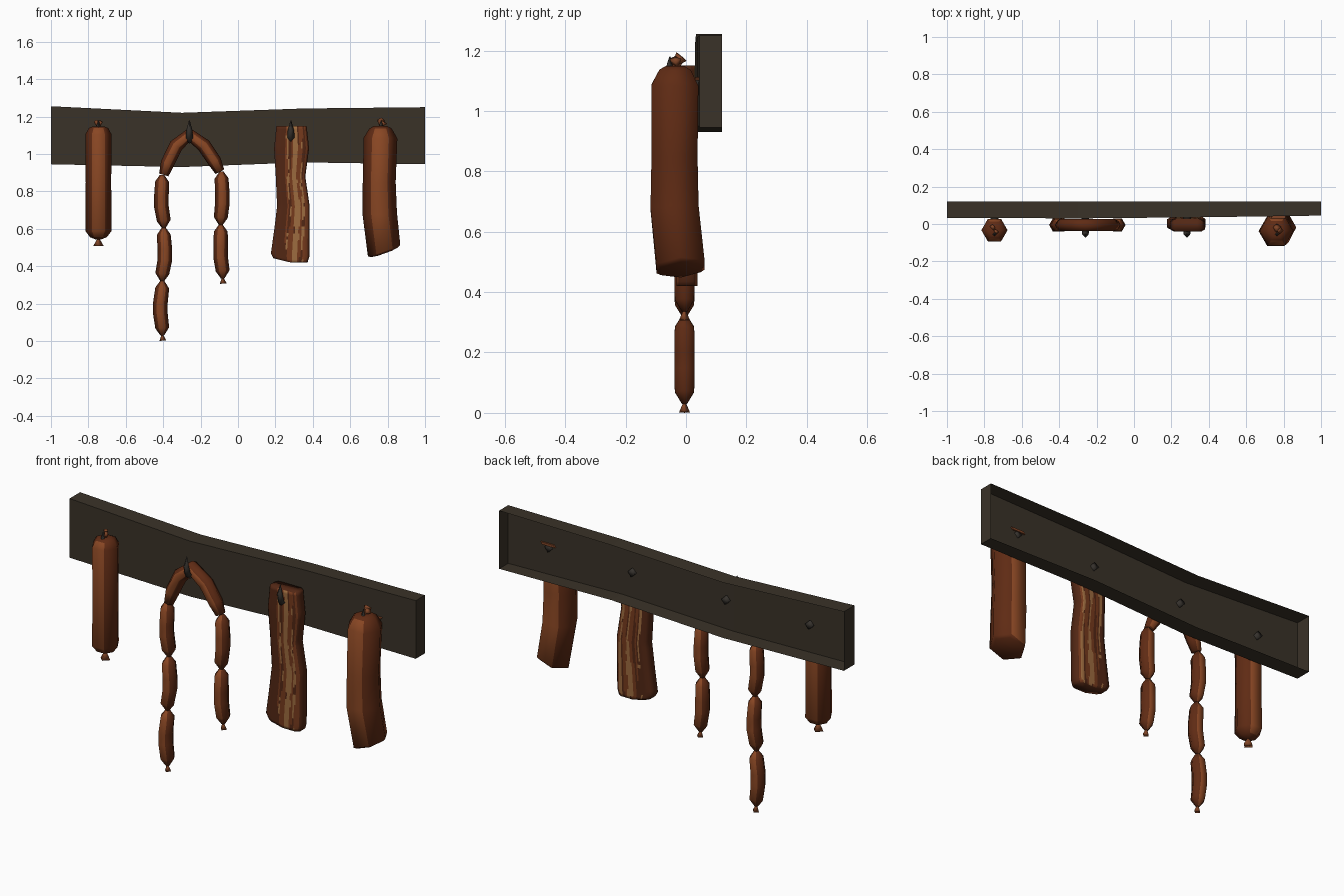
import bpy, bmesh, math, random
from mathutils import Vector

if "Cube" in bpy.data.objects:
    bpy.data.objects.remove(bpy.data.objects["Cube"])

random.seed(4)


def material(name, rgb):
    m = bpy.data.materials.new(name)
    m.diffuse_color = (*rgb, 1)
    m.use_nodes = True
    m.node_tree.nodes["Principled BSDF"].inputs["Base Color"].default_value = m.diffuse_color
    return m


WOOD = material("dark wood", (0.042, 0.032, 0.021))
IRON = material("dark iron", (0.035, 0.03, 0.025))
SKIN = material("sausage skin", (0.25, 0.062, 0.017))
DARK_SKIN = material("dark sausage skin", (0.115, 0.024, 0.007))
TIE = material("casing end", (0.22, 0.06, 0.02))
MEAT = material("cured meat", (0.18, 0.042, 0.012))
DARK_MEAT = material("dark cured meat", (0.085, 0.020, 0.007))
FAT = material("fat streak", (0.34, 0.15, 0.05))


def finish(name, bm, *mats, smooth=True):
    bmesh.ops.recalc_face_normals(bm, faces=bm.faces)
    for f in bm.faces:
        f.smooth = smooth
    me = bpy.data.meshes.new(name)
    bm.to_mesh(me)
    bm.free()
    for m in mats:
        me.materials.append(m)
    ob = bpy.data.objects.new(name, me)
    bpy.context.collection.objects.link(ob)
    return ob


def skin(bm, rings):
    """Join rings of points with quads and close both ends."""
    vs = [[bm.verts.new(p) for p in r] for r in rings]
    n = len(vs[0])
    grid = []
    for a, b in zip(vs, vs[1:]):
        grid.append([bm.faces.new((a[i], a[(i + 1) % n], b[(i + 1) % n], b[i]))
                     for i in range(n)])
    caps = [bm.faces.new(vs[0]), bm.faces.new(vs[-1])]
    return grid, caps


def tube(name, mats, pts, sides=6, ref=(0, 1, 0), end_dir=None):
    """Faceted tube through (x, y, z, radius) points.
    A second material goes on every face not turned to front or back."""
    ps = [Vector(p[:3]) for p in pts]
    rings = []
    for i, p in enumerate(ps):
        t = (ps[min(i + 1, len(ps) - 1)] - ps[max(i - 1, 0)]).normalized()
        if end_dir and i >= len(ps) - 2:
            t = Vector(end_dir).normalized()
        u = Vector(ref).cross(t).normalized()
        v = t.cross(u)
        rings.append([p + pts[i][3] * (math.cos(a) * u + math.sin(a) * v)
                      for a in (2 * math.pi * k / sides for k in range(sides))])
    bm = bmesh.new()
    skin(bm, rings)
    bm.normal_update()
    if len(mats) > 1:
        for f in bm.faces:
            f.material_index = 0 if abs(f.normal.y) > 0.7 else 1
    return finish(name, bm, *mats)


CASING = (SKIN, DARK_SKIN)


def link(name, x0, z0, x1, z1, bulge, y=-0.005):
    """One short sausage, pinched at both ends and bent sideways by bulge."""
    xm = (x0 + x1) / 2 + bulge
    tube(name, CASING, [
        (x0, y, z0, 0.012), (x0, y, z0 - 0.036, 0.037),
        (xm, y, z0 * 0.6 + z1 * 0.4, 0.039), (xm, y, z0 * 0.4 + z1 * 0.6, 0.039),
        (x1, y, z1 + 0.040, 0.037), (x1, y, z1, 0.010)])


def tie(name, a, b, r=0.024):
    """Flared scrap of casing at a sausage end."""
    tube(name, (TIE,), [(*a, 0.004), (*b, r)], sides=4)


# wall board: slightly sagging shell, open at the back
bm = bmesh.new()
sections = [(-1, 0.945, 1.255, 0.033), (-0.3, 0.93, 1.22, 0.03),
            (0.35, 0.955, 1.243, 0.036), (1, 0.945, 1.25, 0.045)]
grid, _ = skin(bm, [[(x, y, lo), (x, 0.12, lo), (x, 0.12, hi), (x, y, hi)]
                    for x, lo, hi, y in sections])
bmesh.ops.recalc_face_normals(bm, faces=bm.faces)
bmesh.ops.delete(bm, geom=[row[1] for row in grid], context='FACES')
finish("board", bm, WOOD, smooth=False)

# hooks stick out of the board and curve up to a point
for i, x in enumerate((-0.746, -0.26, 0.283, 0.765)):
    tube(f"hook_{i + 1}", (IRON,), [
        (x, 0.048, 1.09, 0.022), (x, 0.02, 1.083, 0.020), (x, -0.02, 1.072, 0.018),
        (x, -0.047, 1.09, 0.019), (x, -0.056, 1.125, 0.017), (x, -0.053, 1.18, 0.002)],
        sides=4, ref=(1, 0, 0))

# straight sausage
sx, sy = -0.746, -0.033
tube("long_sausage", CASING, [
    (sx, sy, 1.148, 0.030), (sx, sy, 1.138, 0.052), (sx, sy, 1.105, 0.070),
    (sx, sy, 0.85, 0.068), (sx, sy, 0.588, 0.070), (sx, sy, 0.555, 0.045),
    (sx, sy, 0.543, 0.015)])
tie("long_sausage_bottom_tie", (sx, sy, 0.550), (sx, sy, 0.508), 0.028)
tie("long_sausage_top_tie_a", (sx, sy, 1.14), (sx - 0.012, sy + 0.02, 1.175), 0.014)
tie("long_sausage_top_tie_b", (sx, sy, 1.14), (sx + 0.012, sy - 0.01, 1.175), 0.012)

# arched link over the hook, with a chain on each side
tube("arched_link", CASING, [
    (-0.397, -0.005, 0.888, 0.026), (-0.377, -0.005, 0.95, 0.037),
    (-0.330, -0.005, 1.045, 0.038), (-0.26, -0.005, 1.103, 0.038),
    (-0.182, -0.005, 1.045, 0.038), (-0.125, -0.005, 0.96, 0.037),
    (-0.097, -0.005, 0.905, 0.026)])
chains = {
    "left_link": [(-0.406, 0.888), (-0.397, 0.604), (-0.405, 0.32), (-0.405, 0.03)],
    "right_link": [(-0.088, 0.905), (-0.092, 0.62), (-0.082, 0.335)],
}
bulges = {"left_link": (-0.008, 0.010, -0.010), "right_link": (0.006, -0.006)}
for name, pts in chains.items():
    for i, (a, b) in enumerate(zip(pts, pts[1:])):
        link(f"{name}_{i + 1}", *a, *b, bulges[name][i])
    x, z = pts[-1]
    tie(name + "_tie", (x, -0.005, z + 0.005), (x + 0.003, -0.005, z - 0.028), 0.018)

# thick bent salami with a slanted lower end
tube("salami", CASING, [
    (0.762, -0.036, 1.149, 0.035), (0.762, -0.036, 1.136, 0.060),
    (0.762, -0.037, 1.085, 0.090), (0.755, -0.038, 0.85, 0.088),
    (0.758, -0.038, 0.68, 0.092), (0.781, -0.018, 0.484, 0.092),
    (0.784, -0.017, 0.474, 0.076)],
    end_dir=(0.34, 0.08, -0.94))
tie("salami_top_tie_a", (0.762, -0.045, 1.145), (0.765, -0.015, 1.180), 0.022)
tie("salami_top_tie_b", (0.762, -0.03, 1.145), (0.78, -0.035, 1.172), 0.02)
bm = bmesh.new()
skin(bm, [[(0.725, y, 1.10), (0.735, y, 1.112), (0.81, y, 1.112), (0.80, y, 1.10)]
          for y in (0.03, 0.05)])
finish("salami_string_end", bm, TIE, smooth=False)

# bacon slab: rows of (z, left, right, y shift)
ROWS = [(1.15, 0.205, 0.367, -0.006), (1.03, 0.193, 0.380, -0.006),
        (0.88, 0.202, 0.360, 0.0), (0.72, 0.209, 0.383, 0.004),
        (0.45, 0.176, 0.381, 0.003), (0.42, 0.190, 0.372, 0.003)]
COLS = 22


def row_at(z):
    for a, b in zip(ROWS, ROWS[1:]):
        if z >= b[0] - 1e-6:
            f = (z - a[0]) / (b[0] - a[0])
            return [a[k] + (b[k] - a[k]) * f for k in range(4)]
    return ROWS[-1]


levels = []
for a, b in zip(ROWS, ROWS[1:]):
    n = max(1, round((a[0] - b[0]) / 0.018))
    levels += [a[0] + (b[0] - a[0]) * k / n for k in range(n)]
levels.append(ROWS[-1][0])
rings = []
for z in levels:
    _, xl, xr, dy = row_at(z)
    low = max(0, (0.6 - z) / 0.18)
    ring = []
    for side in (-1, 1):
        for k in range(COLS + 1):
            u = k / COLS if side < 0 else 1 - k / COLS
            edge = min(1, min(u, 1 - u) * 9)          # chamfered corners
            y = side * (0.022 + 0.013 * edge)
            slant = low * 0.022 * max(0, 1 - 2 * u)
            ring.append((xl + (xr - xl) * u, y + dy, z + slant))
    rings.append(ring)
bm = bmesh.new()
grid, caps = skin(bm, rings)
# long fat streaks that wander, with frayed edges; lean meat darker to the left
bands = {-1: [(0.39, 0.022), (0.63, 0.065), (0.82, 0.02)],
         1: [(0.25, 0.025), (0.60, 0.055), (0.86, 0.04)]}
fray = {(s, n, e): 0.0 for s in bands for n in range(3) for e in (0, 1)}
for r, faces in enumerate(grid):
    for key in fray:                                  # slow random walk of each edge
        if random.random() < 0.35:
            fray[key] = random.uniform(-0.03, 0.03)
    for i, f in enumerate(faces):
        side = -1 if i <= COLS else 1
        k = i if side < 0 else i - COLS - 1
        u = (k + 0.5) / COLS if side < 0 else 1 - (k + 0.5) / COLS
        fat = any(c - w + fray[side, n, 0] < u < c + w + fray[side, n, 1]
                  for n, (c, w) in enumerate(bands[side]))
        if fat:
            f.material_index = 2
        elif u < 0.30 or u > 0.97 or math.sin(u * 30 + r * 0.08) > 0.4:
            f.material_index = 1
for c in caps:
    c.material_index = 1
finish("bacon_slab", bm, MEAT, DARK_MEAT, FAT)
